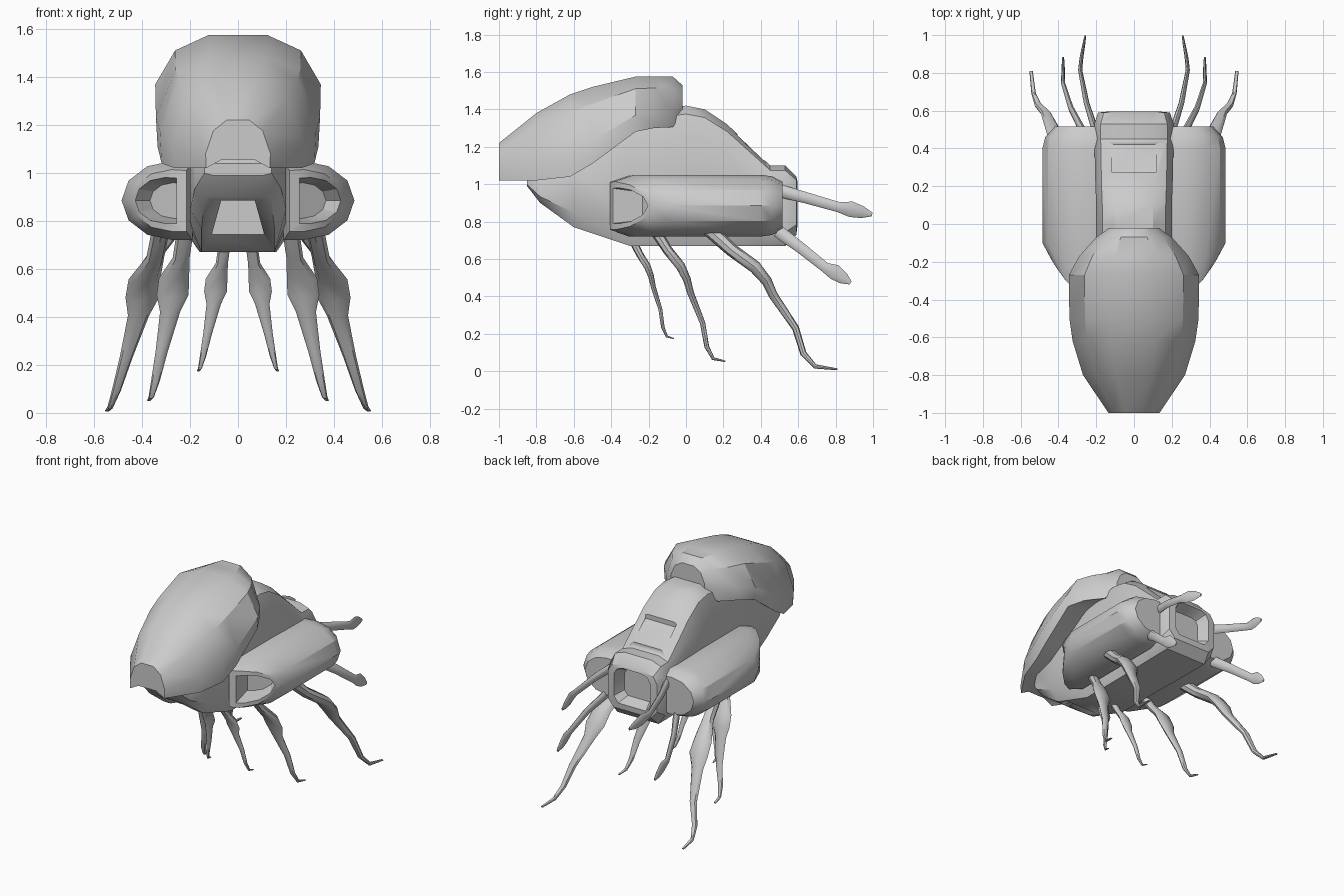
import bpy, bmesh, math
from mathutils import Vector

if "Cube" in bpy.data.objects:
    bpy.data.objects.remove(bpy.data.objects["Cube"])

SIDES = ((1, "right"), (-1, "left"))


def loft(name, rings, angle=32):
    """Skin a list of equal-length closed rings and cap both ends."""
    bm = bmesh.new()
    vs = [[bm.verts.new(p) for p in r] for r in rings]
    n = len(rings[0])
    for a, b in zip(vs, vs[1:]):
        for i in range(n):
            j = (i + 1) % n
            bm.faces.new((a[i], a[j], b[j], b[i]))
    bm.faces.new(vs[0])
    bm.faces.new(vs[-1])
    bmesh.ops.recalc_face_normals(bm, faces=bm.faces)
    me = bpy.data.meshes.new(name)
    bm.to_mesh(me)
    bm.free()
    ob = bpy.data.objects.new(name, me)
    bpy.context.collection.objects.link(ob)
    bpy.ops.object.select_all(action='DESELECT')
    ob.select_set(True)
    bpy.context.view_layer.objects.active = ob
    bpy.ops.object.shade_smooth_by_angle(angle=math.radians(angle))
    return ob


def both_sides(half, y):
    """Mirror half a cross-section (top to bottom) into a full ring at y."""
    return [(x, y, z) for x, z in half] + [(-x, y, z) for x, z in reversed(half)]


def cut(ob, name, y0, y1, top0, top1, bot0, bot1, w_top, w_bot):
    """Carve a tapered block out of a part."""
    c = loft(name, [both_sides([(w_top, t), (w_bot, b)], y)
                    for y, t, b in ((y0, top0, bot0), (y1, top1, bot1))])
    c.hide_render = True
    c.hide_set(True)
    m = ob.modifiers.new("cut", 'BOOLEAN')
    m.object, m.operation, m.solver = c, 'DIFFERENCE', 'EXACT'


# Central body: tall hump tapering to the front, with a rear opening
def body_ring(y, zb, zt, w):
    h = zt - zb
    return both_sides([(w / 2, zt), (.84 * w, zt - .06 * h), (w, zt - .22 * h),
                       (w, zb + .17 * h), (.76 * w, zb)], y)


body = loft("body", [body_ring(*s) for s in [
    (-.85, .99, 1.04, .14), (-.78, .90, 1.10, .18), (-.60, .77, 1.22, .20),
    (-.30, .67, 1.38, .20), (0, .67, 1.42, .20), (.10, .67, 1.40, .20),
    (.22, .67, 1.32, .205), (.45, .67, 1.10, .21), (.53, .67, 1.10, .21),
    (.59, .73, 1.04, .19), (.595, .77, 1.02, .14), (.52, .80, .99, .11)]])
cut(body, "front_recess_cutter", -1, -.52, .885, .885, .705, .705, .07, .12)
cut(body, "top_recess_cutter", .275, .42, 1.5, 1.5, 1.235, 1.125, .12, .12)


# Overhanging hood shell
def hood_ring(y, zb, zt, w):
    h = zt - zb
    return both_sides([(.35 * w, zt), (.76 * w, zt - .22 * h), (w, zt - .7 * h),
                       (.98 * w, zb), (w / 2, zb + .035)], y)


loft("hood", [hood_ring(*s) for s in [
    (-1, 1.02, 1.22, .135), (-.8, 1.02, 1.38, .27), (-.62, 1.04, 1.48, .325),
    (-.5, 1.11, 1.52, .342), (-.27, 1.28, 1.575, .345), (-.17, 1.30, 1.575, .29),
    (-.07, 1.305, 1.575, .2), (-.02, 1.38, 1.53, .13)]])


# Side pods: rounded section, swept-back front with an intake recess
def pod_ring(s, scale, cx, y=None, dy=0, bevel=0):
    arc = [math.radians(90 - 30 * i) for i in range(7)]
    sec = [(.27 + .215 * math.cos(a), .165 * math.sin(a)) for a in arc]
    ring = []
    for x, z in [(.19, .16)] + sec + [(.19, -.165)]:
        x, z = cx + (x - cx) * scale, z * scale
        sweep = -.41 + .31 * max(0, (x - .19) / .295) ** 1.9
        yy = sweep + dy + bevel * abs(z) / .165 if y is None else y
        ring.append((s * x, yy, .885 + z))
    return ring


for s, side in SIDES:
    loft(side + "_pod", [
        pod_ring(s, .45, .27, dy=.17), pod_ring(s, .58, .35), pod_ring(s, .78, .30),
        pod_ring(s, 1, .19, bevel=.11), pod_ring(s, 1, .19, y=.40),
        pod_ring(s, .95, .19, y=.46), pod_ring(s, .78, .19, y=.515)])


# Limbs: one shared shape per kind, stretched between a root and a tip
def limb(name, shape, root, tip, wide, thick, curl=0):
    root, tip = Vector(root), Vector(tip)
    span = tip - root
    pts = [root + Vector((span.x * fx, span.y * fy, span.z * fz))
           - Vector((curl * max(0, fy - .7) / .3, 0, 0)) for fx, fy, fz, _, _ in shape]
    for s, side in SIDES:
        rings = []
        for i, p in enumerate(pts):
            t = pts[min(i + 1, len(pts) - 1)] - pts[max(i - 1, 0)]
            v = Vector((0, -t.z, t.y)).normalized() * shape[i][4] * thick
            ring = []
            for k in range(8):
                a = math.pi * k / 4
                q = p + v * math.sin(a)
                ring.append((s * (q.x + shape[i][3] * wide * math.cos(a)), q.y, q.z))
            rings.append(ring)
        loft(side + "_" + name, rings, 40)


# Progress along x, y, z, then half width and half thickness
LEG = [(0, 0, 0, .037, .04), (.11, .19, .16, .037, .035), (.31, .37, .28, .066, .034),
       (.35, .46, .38, .07, .028), (.42, .51, .48, .044, .024), (.65, .68, .71, .027, .019),
       (.83, .74, .89, .019, .017), (.94, .83, .98, .012, .012), (1, 1, 1, .009, .005)]
ARM = [(0, 0, 0, .02, .035), (.6, .31, .32, .015, .03), (1, .65, .7, .011, .027),
       (1, .78, .79, .01, .042), (1, .9, .91, .008, .032), (1, 1, 1, .005, .01)]

limb("rear_leg", LEG, (.32, .11, .77), (.545, .81, .01), 1, 1)
limb("middle_leg", LEG, (.22, -.17, .76), (.37, .21, .053), .95, .75)
limb("front_leg", LEG, (.055, -.29, .71), (.165, -.065, .175), .68, .55)
limb("upper_arm", ARM, (.20, .48, .97), (.285, .995, .838), 1, 1, .027)
limb("lower_arm", ARM, (.27, .49, .75), (.375, .88, .472), 1, 1)
